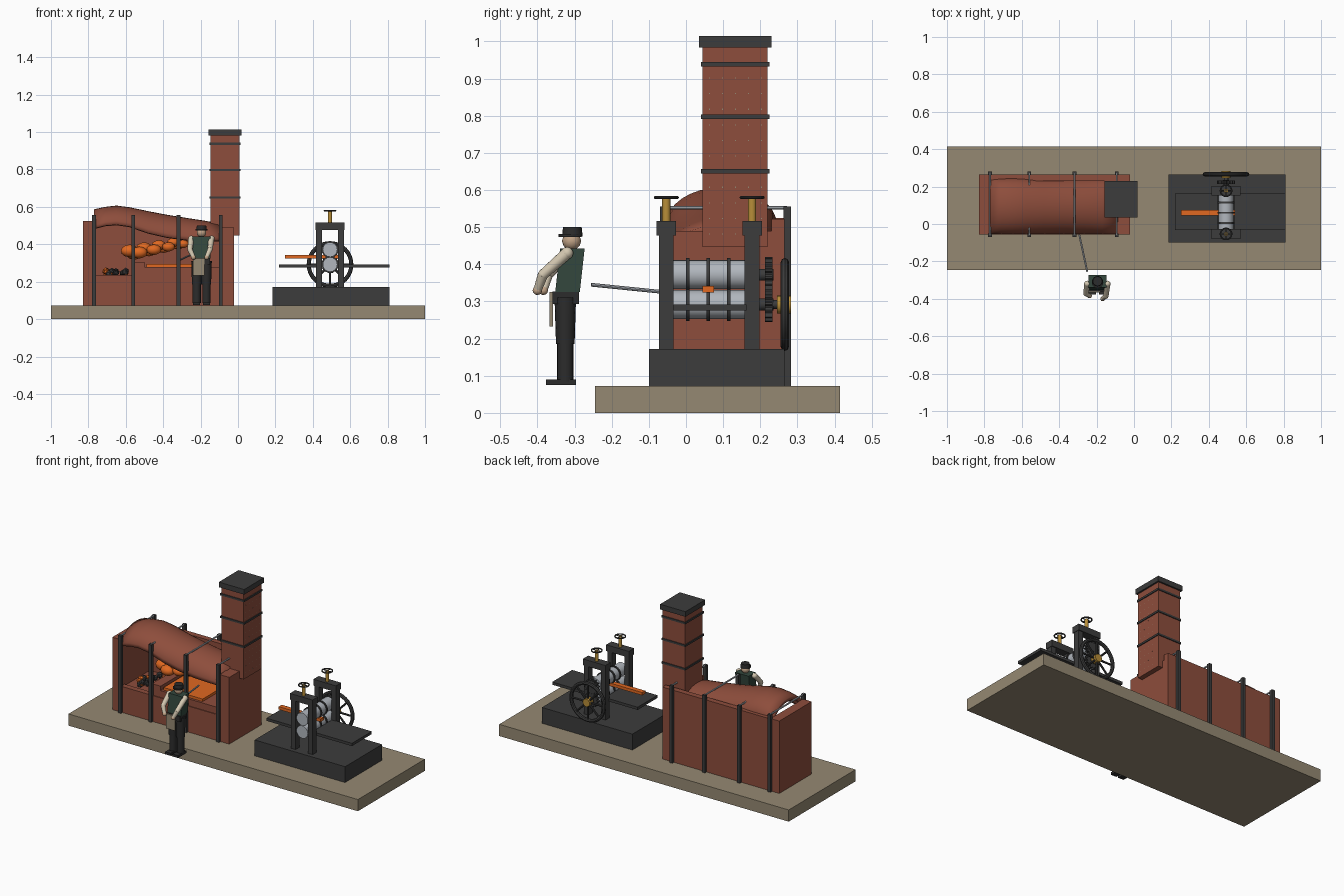
import bpy, bmesh, math, random
from mathutils import Vector

if "Cube" in bpy.data.objects:
    bpy.data.objects.remove(bpy.data.objects["Cube"])
random.seed(4)


def material(name, rgb):
    m = bpy.data.materials.new(name)
    m.use_nodes = True
    m.diffuse_color = (*rgb, 1)
    m.node_tree.nodes["Principled BSDF"].inputs["Base Color"].default_value = (*rgb, 1)
    return m


BRICK = material("red_brick", (0.27, 0.075, 0.045))
STONE = material("stone", (0.30, 0.25, 0.17))
IRON = material("dark_iron", (0.045, 0.045, 0.045))
STEEL = material("steel", (0.44, 0.47, 0.51))
HOT = material("glowing_orange", (0.75, 0.14, 0.015))
BRASS = material("brass", (0.48, 0.27, 0.04))
VEST = material("green_cloth", (0.033, 0.064, 0.047))
LINEN = material("pale_linen", (0.66, 0.58, 0.44))
CLOTH = material("black_cloth", (0.025, 0.025, 0.025))
SKIN = material("skin", (0.55, 0.38, 0.25))


def finish(bm, name, mat, smooth=False):
    bmesh.ops.recalc_face_normals(bm, faces=bm.faces)
    me = bpy.data.meshes.new(name)
    bm.to_mesh(me)
    bm.free()
    me.materials.append(mat)
    ob = bpy.data.objects.new(name, me)
    bpy.context.scene.collection.objects.link(ob)
    if smooth:
        bpy.ops.object.select_all(action="DESELECT")
        ob.select_set(True)
        bpy.context.view_layer.objects.active = ob
        bpy.ops.object.shade_smooth_by_angle(angle=math.radians(40))
    return ob


def box(name, mat, x, y, z):
    bm = bmesh.new()
    bmesh.ops.create_cube(bm, size=1)
    for v in bm.verts:
        v.co = [a + (b - a) * (c + 0.5) for c, (a, b) in zip(v.co, (x, y, z))]
    return finish(bm, name, mat)


def rod(name, mat, a, b, r, r2=None, sides=16):
    a, b = Vector(a), Vector(b)
    bm = bmesh.new()
    bmesh.ops.create_cone(bm, cap_ends=True, segments=sides, radius1=r,
                          radius2=r if r2 is None else r2, depth=(b - a).length)
    ob = finish(bm, name, mat, sides > 8)
    ob.rotation_euler = (b - a).to_track_quat("Z", "Y").to_euler()
    ob.location = (a + b) / 2
    return ob


def ball(name, mat, at, r, scale=(1, 1, 1), detail=2):
    bm = bmesh.new()
    bmesh.ops.create_icosphere(bm, subdivisions=detail, radius=r)
    ob = finish(bm, name, mat, detail > 1)
    ob.location, ob.scale = at, scale
    return ob


def ring(name, mat, at, r, thick, tilt=0):
    bpy.ops.mesh.primitive_torus_add(location=at, rotation=(tilt, 0, 0), major_radius=r, minor_radius=thick,
                                     major_segments=32, minor_segments=8)
    ob = bpy.context.object
    ob.name = name
    ob.data.materials.append(mat)
    bpy.ops.object.shade_smooth_by_angle()


# Base and furnace walls
G = 0.073
box("base", STONE, (-1, 1), (-0.245, 0.415), (0, G))
box("fire_end_wall", BRICK, (-0.83, -0.77), (-0.055, 0.265), (G, 0.525))
box("stack_end_wall", BRICK, (-0.09, -0.022), (-0.055, 0.265), (G, 0.49))
box("back_wall", BRICK, (-0.77, -0.022), (0.23, 0.265), (G, 0.522))
box("front_wall", BRICK, (-0.77, -0.09), (-0.055, -0.02), (G, 0.235))
box("grate_floor", BRICK, (-0.77, -0.56), (-0.02, 0.23), (G, 0.225))
box("fire_bridge", BRICK, (-0.56, -0.5), (-0.05, 0.23), (0.225, 0.305))
box("hearth", BRICK, (-0.5, -0.09), (-0.05, 0.23), (0.2, 0.278))
box("molten_bath", HOT, (-0.49, -0.22), (-0.035, 0.21), (0.278, 0.294))

# Sagging arched roof: x, springing height, crown height
stations = [(-0.77, 0.485, 0.587), (-0.71, 0.5, 0.6), (-0.65, 0.505, 0.607), (-0.58, 0.495, 0.598),
            (-0.48, 0.46, 0.577), (-0.38, 0.437, 0.558), (-0.27, 0.422, 0.54),
            (-0.17, 0.418, 0.525), (-0.085, 0.418, 0.505)]
bm = bmesh.new()
rows = []
for x, low, top in stations:
    arc = [math.pi * i / 16 for i in range(17)]
    rows.append([bm.verts.new((x, 0.095 - 0.15 * math.cos(t), low + (top - low) * math.sin(t))) for t in arc])
for p, q in zip(rows, rows[1:]):
    for i in range(16):
        bm.faces.new((p[i], q[i], q[i + 1], p[i + 1]))
roof = finish(bm, "arched_roof", BRICK, True)
shell = roof.modifiers.new("thickness", "SOLIDIFY")
shell.thickness = 0.025
shell.offset = -1 if roof.data.polygons[8 * 4].normal.z > 0 else 1

# Buckstays and tie rods
for x in (-0.77, -0.56, -0.318, -0.092):
    for y in (-0.06, 0.272):
        box("buckstay", IRON, (x - 0.01, x + 0.01), (y - 0.01, y + 0.01), (G, 0.556))
    rod("tie_rod", STEEL, (x, -0.06, 0.552), (x, 0.272, 0.552), 0.005, sides=8)

# Chimney stack with bands, cap and mortar flecks
box("stack", BRICK, (-0.147, 0.008), (0.045, 0.22), (0.447, 0.99))
box("stack_cap", IRON, (-0.157, 0.018), (0.035, 0.23), (0.983, 1.015))
for z in (0.65, 0.797, 0.938):
    box("stack_band", IRON, (-0.152, 0.013), (0.04, 0.225), (z - 0.006, z + 0.006))
for i in range(5):
    for j in range(12):
        y, z = 0.062 + i * 0.035, 0.48 + j * 0.042
        box("mortar_fleck", STONE, (0.006, 0.0085), (y, y + 0.003), (z, z + 0.003))

# Coal bed and flames
for i in range(26):
    at = (random.uniform(-0.71, -0.59), random.uniform(0.0, 0.18), random.uniform(0.235, 0.258))
    ball("hot_coal" if i % 4 == 0 else "coal", HOT if i % 4 == 0 else IRON, at, random.uniform(0.014, 0.021), detail=1)
for i in range(16):
    t = i / 15
    at = (-0.58 + 0.39 * t, 0.09 + 0.035 * math.sin(i * 2.1), 0.352 + 0.075 * t + 0.013 * math.cos(i * 2.1))
    ball("flame", HOT, at, 0.038 - 0.018 * t, (1.25, 1, 0.9))

# Rolling mill plinth, tables, housings and screws
X, LOW, HIGH = 0.492, 0.292, 0.372
box("mill_plinth", IRON, (0.185, 0.81), (-0.1, 0.265), (G, 0.172))
for x in ((0.22, 0.448), (0.536, 0.81)):
    box("roller_table", IRON, x, (-0.033, 0.163), (0.275, 0.292))
for y in (-0.053, 0.178):
    for s in (-1, 1):
        px = X + s * 0.059
        box("housing_post", IRON, (px - 0.016, px + 0.016), (y - 0.02, y + 0.02), (0.172, 0.48))
    box("housing_beam", IRON, (X - 0.078, X + 0.078), (y - 0.026, y + 0.026), (0.477, 0.516))
    rod("screw", BRASS, (X, y, 0.51), (X, y, 0.582), 0.011)
    ring("screw_handwheel", IRON, (X, y, 0.58), 0.03, 0.004)
    rod("handwheel_spoke", IRON, (X - 0.03, y, 0.58), (X + 0.03, y, 0.58), 0.003, sides=8)
    rod("handwheel_spoke", IRON, (X, y - 0.03, 0.58), (X, y + 0.03, 0.58), 0.003, sides=8)


# Rolls, collars and toothed pinions
def pinion(z, turn):
    bm = bmesh.new()
    n = 56
    loop = []
    for i in range(n):
        r = 0.047 if i % 4 < 2 else 0.038
        t = math.tau * i / n + turn
        loop.append(bm.verts.new((X + r * math.cos(t), 0.213, z + r * math.sin(t))))
    out = bmesh.ops.extrude_face_region(bm, geom=[bm.faces.new(loop)])
    bmesh.ops.translate(bm, vec=(0, 0.02, 0), verts=[v for v in out["geom"] if isinstance(v, bmesh.types.BMVert)])
    bm.faces.new(loop) if not bm.faces.get(loop) else None
    finish(bm, "pinion", IRON)


for z, turn in ((LOW, 0), (HIGH, math.tau / 28)):
    rod("roll", STEEL, (X, -0.07, z), (X, 0.195, z), 0.039, sides=32)
    for y in (0.005, 0.06, 0.115):
        rod("roll_collar", IRON, (X, y - 0.005, z), (X, y + 0.005, z), 0.045, sides=32)
    rod("roll_neck", IRON, (X, 0.19, z), (X, 0.235, z), 0.016)
    pinion(z, turn)
box("hot_bar", HOT, (0.25, 0.54), (0.045, 0.075), (0.324, 0.342))

# Flywheel
rod("flywheel_shaft", IRON, (X, 0.19, LOW), (X, 0.27, LOW), 0.012)
ring("flywheel_rim", IRON, (X, 0.266, LOW), 0.114, 0.011, math.pi / 2)
rod("flywheel_hub", BRASS, (X, 0.245, LOW), (X, 0.283, LOW), 0.024)
for i in range(8):
    t = math.tau * i / 8
    rod("flywheel_spoke", IRON, (X, 0.266, LOW),
        (X + 0.112 * math.cos(t), 0.266, LOW + 0.112 * math.sin(t)), 0.006, sides=8)

# Worker
C, Y = -0.195, -0.325
for s in (-1, 1):
    x = C + s * 0.026
    box("boot", CLOTH, (x - 0.019, x + 0.019), (-0.377, -0.296), (0.075, 0.09))
    rod("lower_leg", CLOTH, (x, Y, 0.085), (x, Y, 0.195), 0.022)
    rod("upper_leg", CLOTH, (x, Y, 0.185), (x, Y, 0.31), 0.025, 0.029)
box("belt", CLOTH, (C - 0.046, C + 0.046), (-0.36, -0.288), (0.293, 0.327))
box("apron", LINEN, (C - 0.045, C + 0.015), (-0.367, -0.358), (0.233, 0.325)).data.materials[0] = STONE
torso = box("torso", VEST, (C - 0.047, C + 0.047), (-0.352, -0.286), (0.325, 0.442))
for v in torso.data.vertices:
    if v.co.z > 0.4:
        v.co.y += 0.013
rod("neck", SKIN, (C, -0.308, 0.435), (C, -0.308, 0.46), 0.013)
ball("head", SKIN, (C, -0.308, 0.463), 0.026)
rod("cap_crown", CLOTH, (C, -0.306, 0.475), (C, -0.306, 0.5), 0.028, 0.025)
rod("cap_brim", CLOTH, (C, -0.312, 0.474), (C, -0.312, 0.481), 0.031)
arms = [((-0.25, -0.32, 0.43), (-0.257, -0.372, 0.372), (-0.238, -0.384, 0.33)),
        ((-0.142, -0.32, 0.43), (-0.15, -0.385, 0.372), (-0.168, -0.4, 0.33))]
for shoulder, elbow, hand in arms:
    ball("shoulder", LINEN, shoulder, 0.017)
    rod("upper_arm", LINEN, shoulder, elbow, 0.016, 0.014)
    ball("elbow", LINEN, elbow, 0.014)
    rod("forearm", LINEN, elbow, hand, 0.014, 0.011)
    ball("hand", SKIN, hand, 0.013)

# Stirring bar reaching into the hearth
rod("stirring_bar", STEEL, (-0.25, -0.255, 0.345), (-0.32, 0.07, 0.312), 0.005, sides=8)
